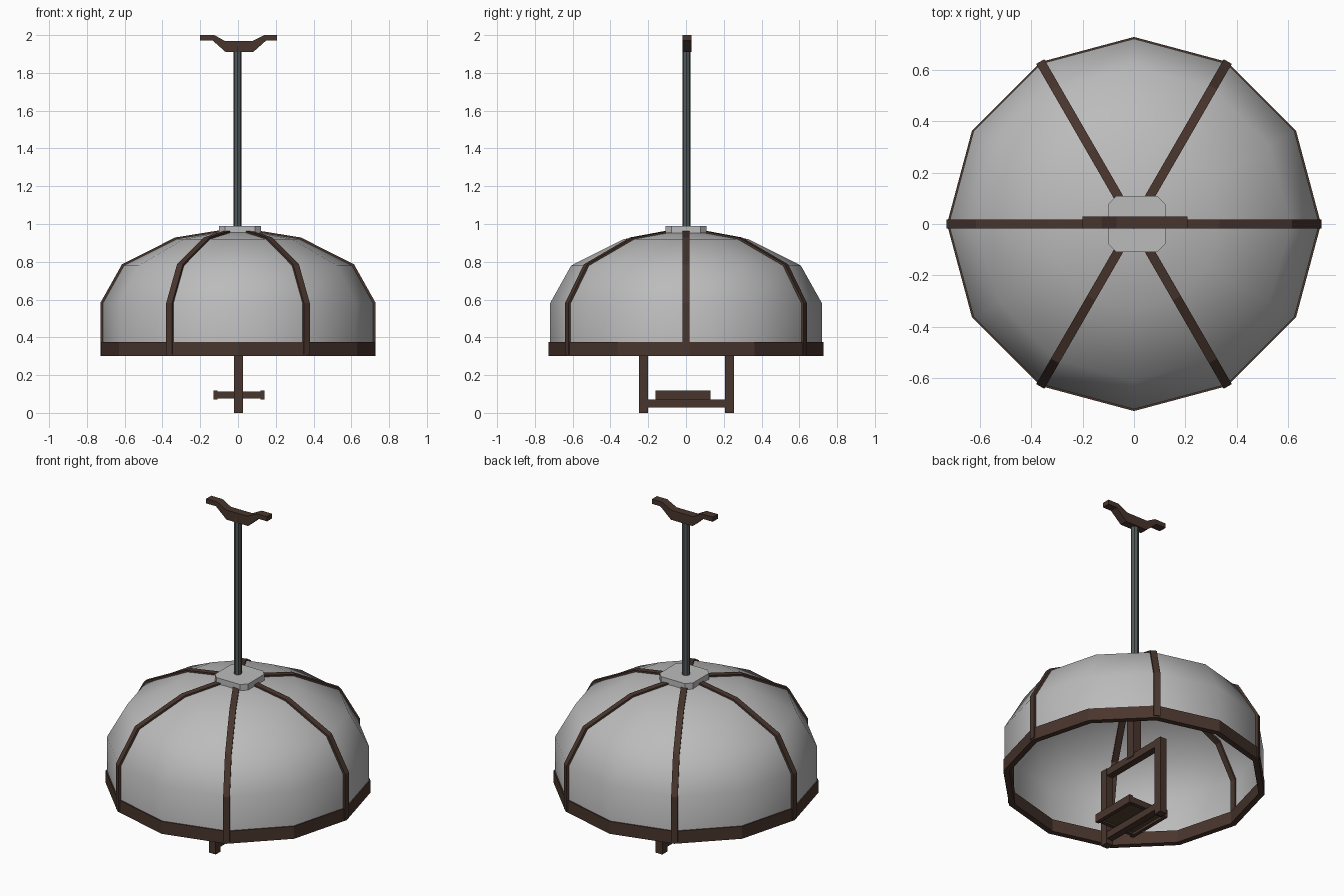
import bpy, bmesh, math
from mathutils import Vector

if "Cube" in bpy.data.objects:
    bpy.data.objects.remove(bpy.data.objects["Cube"])


def material(name, rgb):
    m = bpy.data.materials.new(name)
    m.diffuse_color = (*rgb, 1)
    m.use_nodes = True
    m.node_tree.nodes["Principled BSDF"].inputs["Base Color"].default_value = m.diffuse_color
    return m


WOOD = material("dark brown wood", (0.066, 0.036, 0.027))
PANEL = material("olive brown panel", (0.085, 0.055, 0.03))
GLASS = material("grey shade", (0.50, 0.50, 0.50))
METAL = material("dark grey metal", (0.085, 0.10, 0.10))


def finish(name, bm, mat, smooth=False, recalc=True):
    if recalc:
        bmesh.ops.recalc_face_normals(bm, faces=bm.faces)
    me = bpy.data.meshes.new(name)
    bm.to_mesh(me)
    bm.free()
    me.materials.append(mat)
    for p in me.polygons:
        p.use_smooth = smooth
    ob = bpy.data.objects.new(name, me)
    bpy.context.collection.objects.link(ob)
    return ob


def box(name, x0, x1, y0, y1, z0, z1, mat=WOOD):
    return prism(name, [(x0, y0), (x1, y0), (x1, y1), (x0, y1)], z0, z1, mat)


def prism(name, pts, a, b, mat, axis="z"):
    """Extrude a 2D outline along z, or along y when the outline is in xz."""
    bm = bmesh.new()
    put = (lambda p, h: (p[0], p[1], h)) if axis == "z" else (lambda p, h: (p[0], h, p[1]))
    lo = [bm.verts.new(put(p, a)) for p in pts]
    hi = [bm.verts.new(put(p, b)) for p in pts]
    bm.faces.new(lo)
    bm.faces.new(hi)
    n = len(pts)
    for i in range(n):
        j = (i + 1) % n
        bm.faces.new((lo[i], lo[j], hi[j], hi[i]))
    return finish(name, bm, mat)


def lathe(name, prof, n, mat, smooth=False, closed=False):
    bm = bmesh.new()
    rings = []
    for r, z in prof:
        if r == 0:
            rings.append([bm.verts.new((0, 0, z))] * n)
        else:
            rings.append([bm.verts.new((r * math.cos(2 * math.pi * k / n),
                                        r * math.sin(2 * math.pi * k / n), z)) for k in range(n)])
    pairs = list(zip(rings, rings[1:])) + ([(rings[-1], rings[0])] if closed else [])
    for a, b in pairs:
        for k in range(n):
            j = (k + 1) % n
            f = [a[k], a[j], b[j], b[k]]
            bm.faces.new(list(dict.fromkeys(f)))
    # open shells wind outward already
    return finish(name, bm, mat, smooth, recalc=closed)


# domed shade, twelve sided and smooth
DOME = [(0.72, 0.31), (0.72, 0.58), (0.608, 0.78), (0.33, 0.92), (0.10, 0.957)]
lathe("shade", DOME + [(0, 0.96)], 12, GLASS, smooth=True)

# rim around the bottom of the shade
lathe("rim", [(0.727, 0.30), (0.727, 0.375), (0.693, 0.375), (0.693, 0.30)], 12, WOOD, closed=True)


# six ribs following the shade profile
def offset(prof, d):
    out = []
    for i, p in enumerate(prof):
        dirs = []
        if i > 0:
            dirs.append((Vector(p) - Vector(prof[i - 1])).normalized())
        if i < len(prof) - 1:
            dirs.append((Vector(prof[i + 1]) - Vector(p)).normalized())
        t = sum(dirs, Vector((0, 0))).normalized()
        out.append((p[0] + t.y * d, p[1] - t.x * d))
    return out


outline = offset(DOME, 0.009) + offset(DOME, -0.014)[::-1]
for k in range(6):
    rib = prism(f"rib_{k + 1}", outline, -0.018, 0.018, WOOD, axis="y")
    rib.rotation_euler.z = math.radians(60 * k)

# chamfered cap plate
x0, x1, y, c = -0.10, 0.122, 0.109, 0.032
prism("cap", [(x0 + c, -y), (x1 - c, -y), (x1, -y + c), (x1, y - c),
              (x1 - c, y), (x0 + c, y), (x0, y - c), (x0, -y + c)], 0.953, 0.99, GLASS)

# hanging pole
bm = bmesh.new()
bmesh.ops.create_cone(bm, cap_ends=True, segments=8, radius1=0.022, radius2=0.022, depth=0.98)
pole = finish("pole", bm, METAL)
pole.location = (-0.003, 0.003, 1.45)

# ceiling bracket at the top of the pole
prism("ceiling_bracket", [(-0.20, 2.0), (-0.125, 2.0), (-0.068, 1.968), (0.075, 1.968),
                          (0.138, 2.0), (0.207, 2.0), (0.207, 1.972), (0.15, 1.972),
                          (0.08, 1.91), (-0.065, 1.91), (-0.135, 1.972), (-0.20, 1.972)],
      -0.018, 0.03, WOOD, axis="y")

# inner stem and hanging frame
box("stem", -0.025, 0.028, -0.025, 0.028, 0.45, 0.955)
box("front_post", -0.02, 0.026, -0.25, -0.202, 0, 0.47)
box("back_post", -0.02, 0.026, 0.207, 0.255, 0, 0.47)
box("top_beam", -0.018, 0.024, -0.21, 0.215, 0.425, 0.468)
box("bottom_beam", -0.018, 0.024, -0.21, 0.215, 0.028, 0.07)

# tray: two taller side rails, two end rails and a panel
box("left_tray_rail", -0.13, -0.108, -0.162, 0.13, 0.07, 0.118)
box("right_tray_rail", 0.118, 0.14, -0.162, 0.13, 0.07, 0.118)
box("front_tray_rail", -0.11, 0.12, -0.158, -0.136, 0.075, 0.112)
box("back_tray_rail", -0.11, 0.12, 0.104, 0.126, 0.075, 0.112)
box("tray_panel", -0.11, 0.12, -0.138, 0.106, 0.085, 0.10, PANEL)
